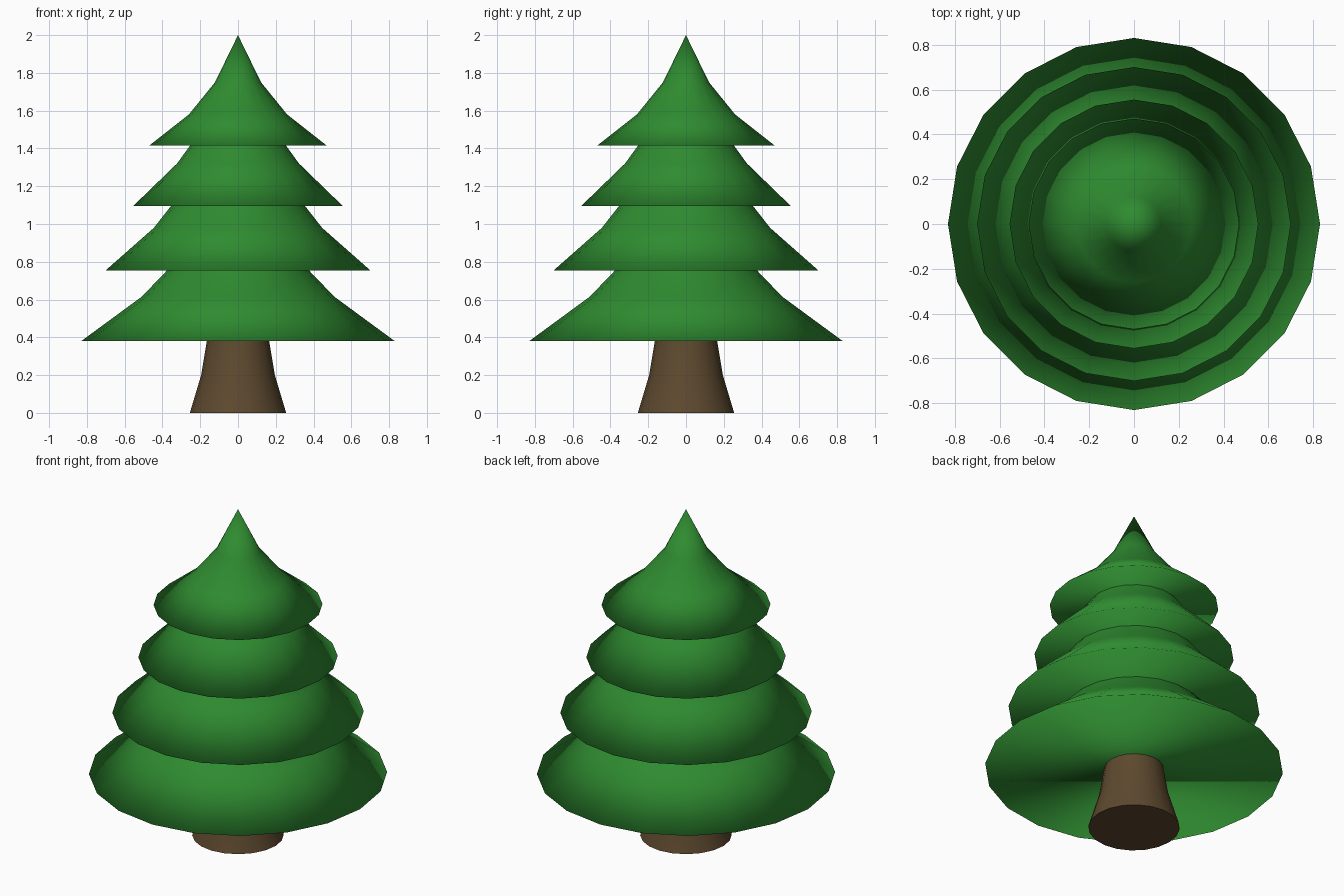
import bpy, bmesh
from math import cos, sin, tau

if "Cube" in bpy.data.objects:
    bpy.data.objects.remove(bpy.data.objects["Cube"])

SIDES = 20


def material(name, color):
    m = bpy.data.materials.new(name)
    m.diffuse_color = (*color, 1)
    m.use_nodes = True
    m.node_tree.nodes["Principled BSDF"].inputs["Base Color"].default_value = m.diffuse_color
    return m


def lathe(name, profile, mat):
    """Closed solid of revolution; profile is (radius, z) from bottom to top."""
    bm = bmesh.new()
    rings = []
    for r, z in profile:
        if r == 0:
            rings.append([bm.verts.new((0, 0, z))] * SIDES)
        else:
            rings.append([bm.verts.new((r * cos(tau * i / SIDES), r * sin(tau * i / SIDES), z))
                          for i in range(SIDES)])
    for low, high in zip(rings, rings[1:]):
        for i in range(SIDES):
            j = (i + 1) % SIDES
            quad = [low[i], low[j], high[j], high[i]]
            bm.faces.new(list(dict.fromkeys(quad)))
    bm.faces.new(rings[0][::-1])
    if profile[-1][0] > 0:
        bm.faces.new(rings[-1])
    for f in bm.faces:
        f.smooth = True
    mesh = bpy.data.meshes.new(name)
    bm.to_mesh(mesh)
    bm.free()
    mesh.materials.append(mat)
    ob = bpy.data.objects.new(name, mesh)
    bpy.context.collection.objects.link(ob)
    return ob


green = material("needles", (0.028, 0.26, 0.03))
brown = material("bark", (0.11, 0.067, 0.028))

# Flared trunk, with a crisp bottom edge
trunk = lathe("trunk", [(0.255, 0), (0.195, 0.20), (0.165, 0.38), (0.16, 0.41)], brown)
bpy.context.view_layer.objects.active = trunk
trunk.select_set(True)
bpy.ops.object.shade_smooth_by_angle()

# Four skirts of branches, each tucked into the one above
tiers = {
    "bottom_branches": [(0.83, 0.38), (0.51, 0.615), (0.375, 0.755), (0.30, 0.833)],
    "lower_branches": [(0.70, 0.755), (0.445, 0.98), (0.355, 1.095), (0.29, 1.178)],
    "upper_branches": [(0.555, 1.095), (0.323, 1.32), (0.254, 1.415), (0.20, 1.49)],
    "top_branches": [(0.47, 1.415), (0.26, 1.58), (0.122, 1.75), (0, 2.0)],
}
for name, profile in tiers.items():
    lathe(name, profile, green)
